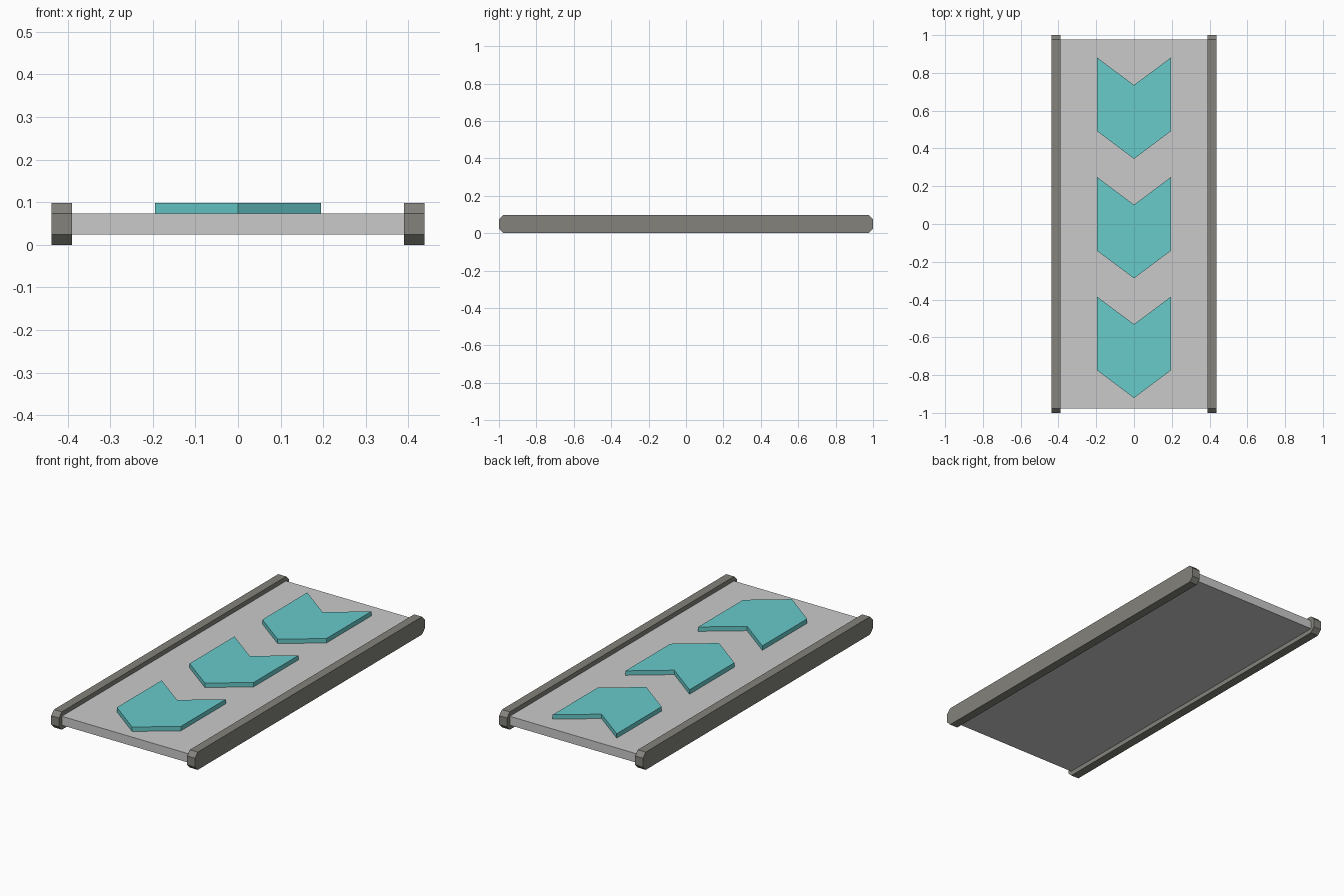
import bpy, bmesh
from mathutils import Vector

if "Cube" in bpy.data.objects:
    bpy.data.objects.remove(bpy.data.objects["Cube"])


def material(name, rgb):
    m = bpy.data.materials.new(name)
    m.diffuse_color = (*rgb, 1)
    m.use_nodes = True
    m.node_tree.nodes["Principled BSDF"].inputs["Base Color"].default_value = m.diffuse_color
    return m


def prism(name, profile, direction, mat):
    """Extrude a closed 3D outline along a direction into a flat-faced solid."""
    bm = bmesh.new()
    face = bm.faces.new([bm.verts.new(p) for p in profile])
    ext = bmesh.ops.extrude_face_region(bm, geom=[face], use_keep_orig=True)
    verts = [v for v in ext["geom"] if isinstance(v, bmesh.types.BMVert)]
    bmesh.ops.translate(bm, verts=verts, vec=Vector(direction))
    bmesh.ops.recalc_face_normals(bm, faces=bm.faces)
    mesh = bpy.data.meshes.new(name)
    bm.to_mesh(mesh)
    bm.free()
    mesh.materials.append(mat)
    obj = bpy.data.objects.new(name, mesh)
    bpy.context.collection.objects.link(obj)
    return obj


light_grey = material("light grey", (0.59, 0.59, 0.59))
dark_grey = material("warm dark grey", (0.23, 0.225, 0.2))
teal = material("teal", (0.14, 0.595, 0.6))

H, C = 0.098, 0.0245      # rail height and end chamfer
INNER, OUTER = 0.39, 0.438

# Belt slab between the rails
y = 1 - C
prism("belt", [(-INNER, -y, C), (INNER, -y, C), (INNER, y, C), (-INNER, y, C)],
      (0, 0, H - 2 * C), light_grey)

# Side rails with chamfered ends
outline = [(-1, C), (-y, 0), (y, 0), (1, C), (1, H - C), (y, H), (-y, H), (-1, H - C)]
for side, x in (("left", -OUTER), ("right", INNER)):
    prism(side + "_rail", [(x, a, b) for a, b in outline], (OUTER - INNER, 0, 0), dark_grey)

# Raised direction arrows pointing to the front
W = 0.195
for i in range(3):
    tip = 0.345 - 0.633 * i
    pts = [(0, 0), (W, 0.146), (W, 0.536), (0, 0.39), (-W, 0.536), (-W, 0.146)]
    prism(f"arrow_{i + 1}", [(a, tip + b, H - C) for a, b in pts], (0, 0, C), teal)
